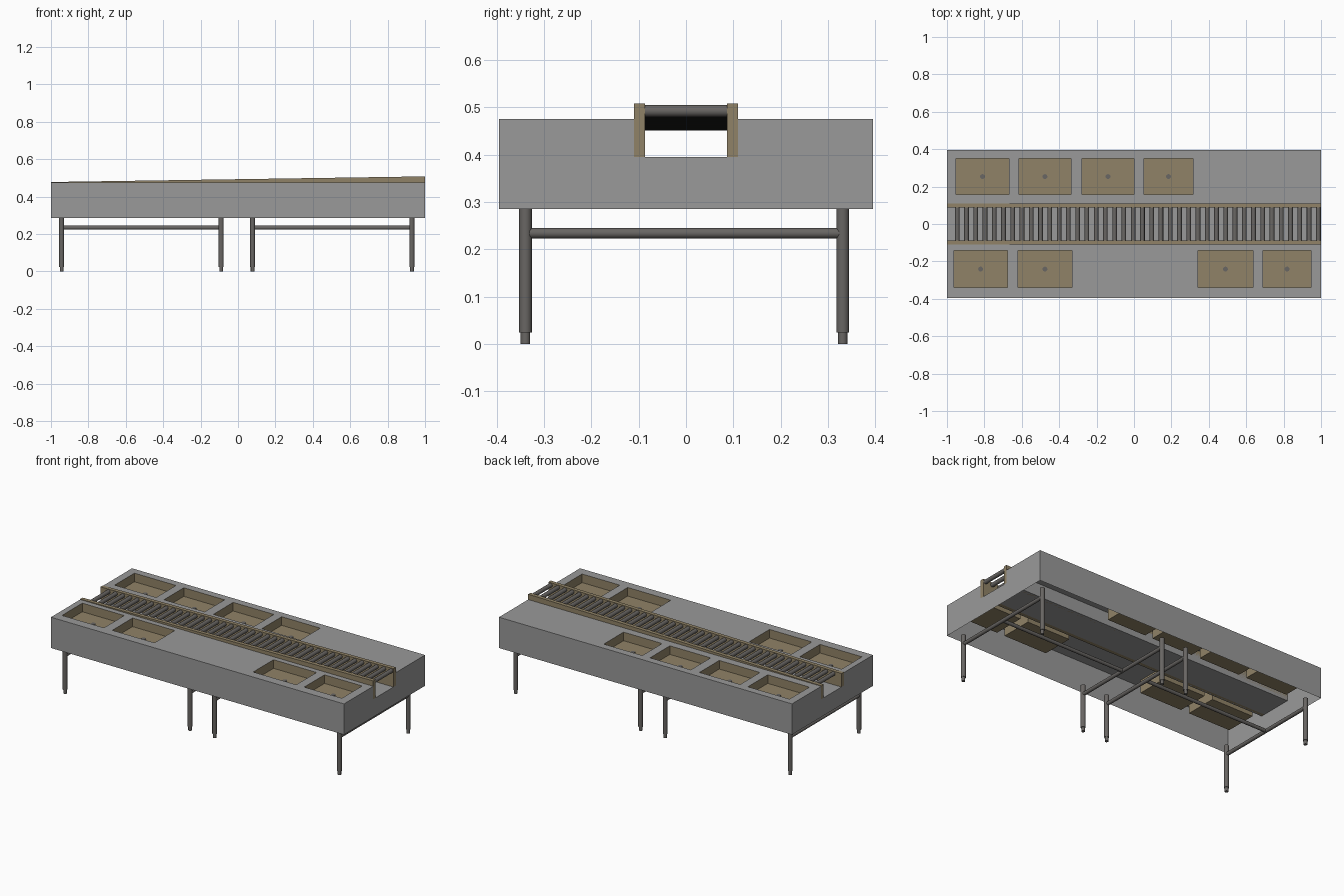
import bpy, bmesh, math
from mathutils import Vector

if "Cube" in bpy.data.objects:
    bpy.data.objects.remove(bpy.data.objects["Cube"])


def material(name, rgb):
    m = bpy.data.materials.new(name)
    m.diffuse_color = (*rgb, 1)
    m.use_nodes = True
    m.node_tree.nodes["Principled BSDF"].inputs["Base Color"].default_value = m.diffuse_color
    return m


GREY = material("grey panel", (0.32, 0.32, 0.32))
BROWN = material("tan brown", (0.28, 0.225, 0.135))
METAL = material("dark metal", (0.14, 0.132, 0.125))


def finish(bm, name, mat):
    bmesh.ops.remove_doubles(bm, verts=bm.verts, dist=1e-5)
    me = bpy.data.meshes.new(name)
    bm.to_mesh(me)
    bm.free()
    me.materials.append(mat)
    ob = bpy.data.objects.new(name, me)
    bpy.context.collection.objects.link(ob)
    return ob


def quad(bm, *pts):
    bm.faces.new([bm.verts.new(p) for p in pts])


def level(bm, x0, x1, y0, y1, z):
    quad(bm, (x0, y0, z), (x1, y0, z), (x1, y1, z), (x0, y1, z))


def rod(name, a, b, r, mat=METAL, sides=20):
    a, b = Vector(a), Vector(b)
    d = b - a
    bm = bmesh.new()
    bmesh.ops.create_cone(bm, cap_ends=True, segments=sides, radius1=r, radius2=r, depth=d.length)
    bm.transform(d.to_track_quat('Z', 'Y').to_matrix().to_4x4())
    bmesh.ops.translate(bm, verts=bm.verts, vec=(a + b) / 2)
    for f in bm.faces:
        f.smooth = len(f.verts) == 4
    for e in bm.edges:
        e.smooth = all(f.smooth for f in e.link_faces)
    return finish(bm, name, mat)


W, BOT, TOP, FLOOR, SLOT = 0.395, 0.285, 0.475, 0.395, 0.11
BACK = [(-0.952, -0.668), (-0.615, -0.337), (-0.278, 0.0), (0.053, 0.316)]
FRONT = [(-0.963, -0.677), (-0.62, -0.332), (0.342, 0.636), (0.69, 0.947)]
ROWS = [(-W, -SLOT, -0.34, -0.142, FRONT), (SLOT, W, 0.157, 0.35, BACK)]

# Table body: an open-bottomed sheet shell with a channel and tray openings
bm = bmesh.new()
for y0, y1, t0, t1, trays in ROWS:
    level(bm, -1, 1, y0, t0, TOP)
    level(bm, -1, 1, t1, y1, TOP)
    edges = [-1] + [x for t in trays for x in t] + [1]
    for a, b in zip(edges[::2], edges[1::2]):
        level(bm, a, b, t0, t1, TOP)
level(bm, -1, 1, -SLOT, SLOT, FLOOR)
quad(bm, (-1, -W, BOT), (1, -W, BOT), (1, -W, TOP), (-1, -W, TOP))
quad(bm, (1, W, BOT), (-1, W, BOT), (-1, W, TOP), (1, W, TOP))
quad(bm, (1, -SLOT, FLOOR), (-1, -SLOT, FLOOR), (-1, -SLOT, TOP), (1, -SLOT, TOP))
quad(bm, (-1, SLOT, FLOOR), (1, SLOT, FLOOR), (1, SLOT, TOP), (-1, SLOT, TOP))
profile = [(-W, BOT), (W, BOT), (W, TOP), (SLOT, TOP), (SLOT, FLOOR),
           (-SLOT, FLOOR), (-SLOT, TOP), (-W, TOP)]
bm.faces.new([bm.verts.new((1, y, z)) for y, z in profile])
bm.faces.new([bm.verts.new((-1, y, z)) for y, z in reversed(profile)])
finish(bm, "table_body", GREY)

# Sunken trays with a drain in each
for row, (_, _, y0, y1, trays) in zip(("front", "back"), ROWS):
    for i, (x0, x1) in enumerate(trays):
        bm = bmesh.new()
        low, inner = 0.395, 0.422
        ring = [(x0, y0), (x0, y1), (x1, y1), (x1, y0)]
        for p, q in zip(ring, ring[1:] + ring[:1]):
            quad(bm, (*p, low), (*q, low), (*q, inner), (*p, inner))
            quad(bm, (*p, inner), (*q, inner), (*q, TOP), (*p, TOP))
        level(bm, x0, x1, y0, y1, inner)
        quad(bm, *[(x, y, low) for x, y in ring])
        finish(bm, f"{row}_tray_{i + 1}", BROWN)
        cx, cy = (x0 + x1) / 2, (y0 + y1) / 2
        rod(f"{row}_drain_{i + 1}", (cx, cy, inner), (cx, cy, inner + 0.003), 0.013)

# Sloping conveyor rails
for name, y0, y1 in (("front_rail", -0.11, -0.087), ("back_rail", 0.087, 0.11)):
    bm = bmesh.new()
    side = [(-1, FLOOR), (1, FLOOR), (1, 0.508), (-1, 0.478)]
    f = bm.faces.new([bm.verts.new((x, y0, z)) for x, z in side])
    ext = bmesh.ops.extrude_face_region(bm, geom=[f])
    bmesh.ops.translate(bm, vec=(0, y1 - y0, 0),
                        verts=[v for v in ext["geom"] if isinstance(v, bmesh.types.BMVert)])
    caps = [g for g in bm.faces]
    bmesh.ops.recalc_face_normals(bm, faces=caps)
    finish(bm, name, BROWN)

# Conveyor rollers
for i in range(40):
    x = -0.945 + i * 0.0495
    z = 0.4775 + 0.015 * x
    rod(f"roller_{i + 1}", (x, -0.088, z), (x, 0.088, z), 0.0125, sides=16)

# Two leg frames: four legs each, joined by H-shaped stretchers
YC, YL, ZS = -0.004, 0.335, 0.234
for side, xs in (("left", (-0.943, -0.09)), ("right", (0.078, 0.93))):
    for j, x in enumerate(xs):
        for end, s in (("front", -1), ("back", 1)):
            y = YC + s * YL
            rod(f"{side}_{end}_leg_{j + 1}", (x, y, 0.024), (x, y, BOT + 0.004), 0.0135)
            rod(f"{side}_{end}_foot_{j + 1}", (x, y, 0), (x, y, 0.03), 0.01)
        rod(f"{side}_cross_stretcher_{j + 1}", (x, YC - YL, ZS), (x, YC + YL, ZS), 0.011)
    rod(f"{side}_long_stretcher", (xs[0], YC, ZS), (xs[1], YC, ZS), 0.0105)
